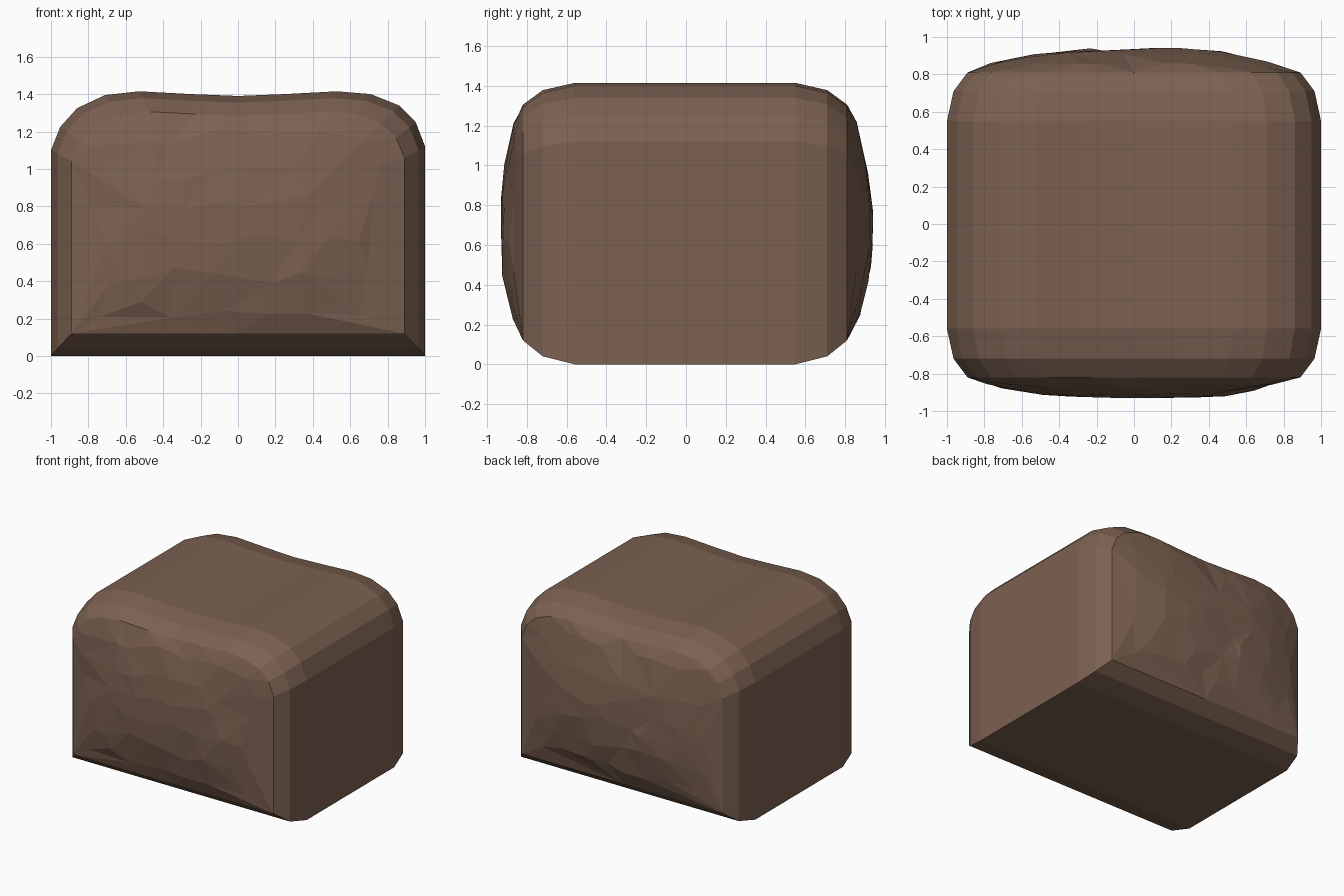
import bpy
import bmesh
import random
from mathutils import Vector
from mathutils.geometry import delaunay_2d_cdt

if "Cube" in bpy.data.objects:
    bpy.data.objects.remove(bpy.data.objects["Cube"])

random.seed(7)
MID = 0.74          # height the end rings shrink towards

# Brown crust material
brown = bpy.data.materials.new("crust brown")
brown.use_nodes = True
colour = (0.20, 0.12, 0.082, 1)
brown.diffuse_color = colour
brown.node_tree.nodes["Principled BSDF"].inputs["Base Color"].default_value = colour
brown.node_tree.nodes["Principled BSDF"].inputs["Roughness"].default_value = 0.9

# Loaf cross-section: flat bottom, rounded shoulders, dip along the top
right = [(1, 0), (1, 1.12), (0.95, 1.25), (0.86, 1.34), (0.71, 1.4), (0.53, 1.415)]
left = [(-0.53, 1.415), (-0.71, 1.395), (-0.86, 1.325), (-0.95, 1.225), (-1, 1.1), (-1, 0)]
profile = right + [(0.25, 1.4), (0, 1.39), (-0.25, 1.4)] + left + [(0, 0)]


def section(sx, sz):
    return [(x * sx, MID + (z - MID) * sz) for x, z in profile]


def make_object(name, bm):
    bmesh.ops.recalc_face_normals(bm, faces=bm.faces)
    mesh = bpy.data.meshes.new(name)
    bm.to_mesh(mesh)
    bm.free()
    mesh.materials.append(brown)
    obj = bpy.data.objects.new(name, mesh)
    bpy.context.collection.objects.link(obj)
    return obj


# Crust: the section lofted along y, narrowing at both ends
stations = [(-0.82, 0.89, 0.838), (-0.72, 0.965, 0.946), (-0.56, 1, 1),
            (0.55, 1, 1), (0.71, 0.965, 0.946), (0.81, 0.89, 0.838)]
bm = bmesh.new()
rings = [[bm.verts.new((x, y, z)) for x, z in section(sx, sz)] for y, sx, sz in stations]
for a, b in zip(rings, rings[1:]):
    for i in range(len(a)):
        j = (i + 1) % len(a)
        bm.faces.new((a[i], a[j], b[j], b[i]))
make_object("crust", bm)


# Torn ends: irregular triangles bulging out of the end outline
def torn_end(name, side, rim, bulge):
    outline = section(0.89, 0.838)
    n = len(outline)
    points = [Vector(p) for p in outline]
    cols, rows = 8, 6
    for i in range(cols):
        for j in range(rows):
            u = (i / (cols - 1) * 2 - 1) * 0.8 + random.uniform(-0.09, 0.09)
            v = (j / (rows - 1) * 2 - 1) * 0.78 + random.uniform(-0.1, 0.1)
            points.append(Vector((u * 0.89, 0.71 + v * 0.59)))
    loop = [(i, (i + 1) % n) for i in range(n)]
    verts, _, faces, origin, _, _ = delaunay_2d_cdt(points, loop, [], 1, 0.0001)
    bm = bmesh.new()
    made = []
    for p, src in zip(verts, origin):
        on_rim = any(k < n for k in src)
        u = min(1, abs(p.x) / 0.89)
        v = min(1, abs(p.y - 0.71) / 0.6)
        out = bulge * (1 - u ** 3) * (1 - v ** 2.6) + random.uniform(-0.012, 0.006)
        y = side * (rim + (0 if on_rim else max(0.005, out)))
        made.append(bm.verts.new((p.x, y, p.y)))
    for f in faces:
        bm.faces.new([made[k] for k in f])
    bmesh.ops.recalc_face_normals(bm, faces=bm.faces)
    # Turn the open sheet to face outwards
    obj = make_object(name, bm)
    if sum(p.normal.y for p in obj.data.polygons) * side < 0:
        obj.data.flip_normals()


torn_end("front_end", -1, 0.82, 0.118)
torn_end("back_end", 1, 0.81, 0.128)

# The open crust tube must face outwards
crust = bpy.data.objects["crust"]
if sum(p.normal.dot(p.center - Vector((0, 0, MID))) for p in crust.data.polygons) < 0:
    crust.data.flip_normals()
